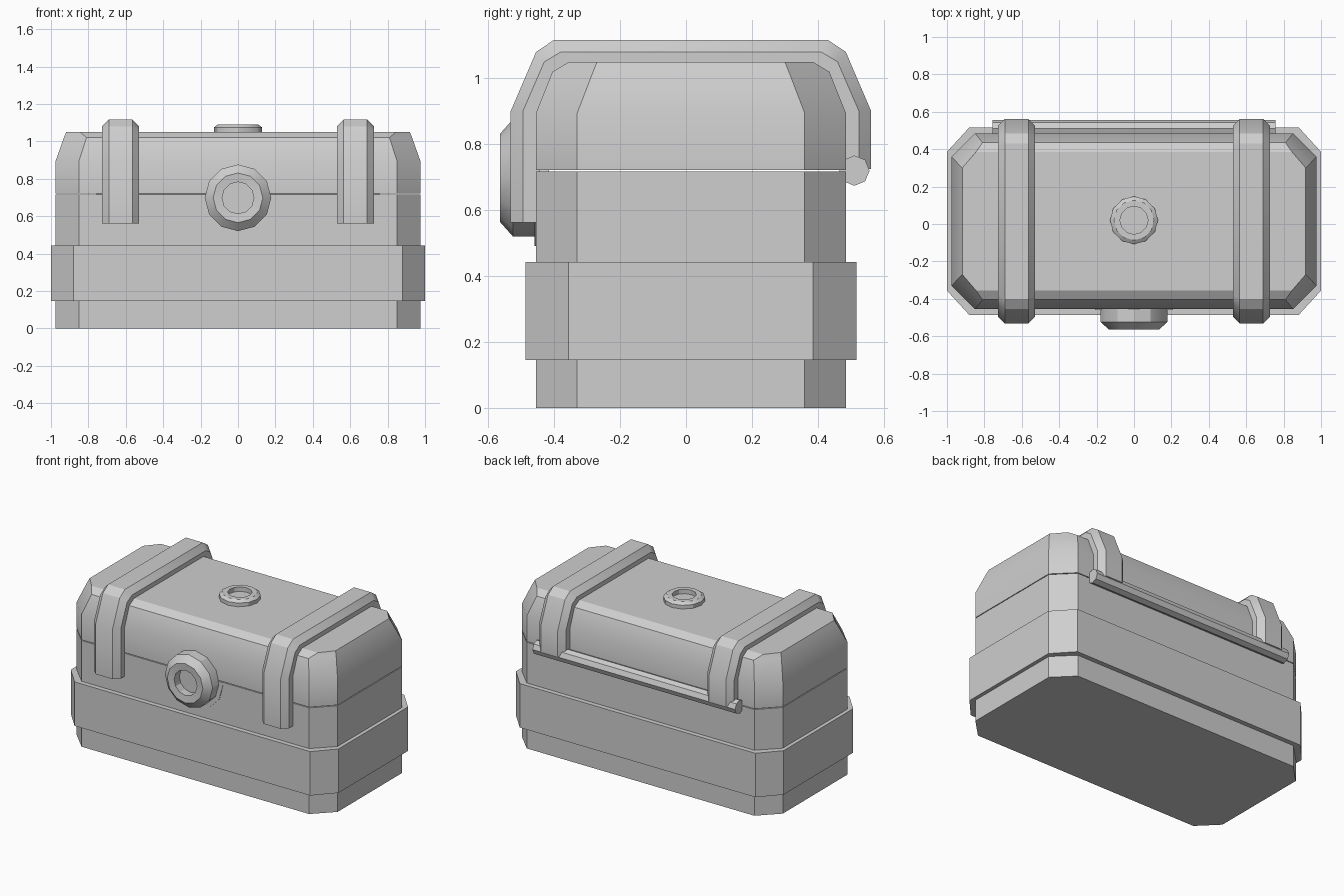
import bpy, bmesh, math
from mathutils import Matrix

cube = bpy.data.objects.get("Cube")
if cube:
    bpy.data.objects.remove(cube, do_unlink=True)

YC = 0.015  # chest body sits slightly towards the back

grey = bpy.data.materials.new("plain_grey")
grey.use_nodes = True
grey.diffuse_color = (0.62, 0.62, 0.62, 1)
grey.node_tree.nodes["Principled BSDF"].inputs["Base Color"].default_value = (0.62, 0.62, 0.62, 1)


def finish(name, bm, matrix=None, angle=30):
    """Turn a bmesh into a shaded, coloured object."""
    if matrix:
        bm.transform(matrix)
    bmesh.ops.recalc_face_normals(bm, faces=bm.faces)
    mesh = bpy.data.meshes.new(name)
    bm.to_mesh(mesh)
    bm.free()
    mesh.materials.append(grey)
    obj = bpy.data.objects.new(name, mesh)
    bpy.context.collection.objects.link(obj)
    bpy.ops.object.select_all(action='DESELECT')
    obj.select_set(True)
    bpy.context.view_layer.objects.active = obj
    bpy.ops.object.shade_smooth_by_angle(angle=math.radians(angle))
    return obj


def loft(bm, sections):
    """Skin a list of equal-length closed sections and cap both ends."""
    rings = [[bm.verts.new(p) for p in s] for s in sections]
    n = len(rings[0])
    for a, b in zip(rings, rings[1:]):
        for i in range(n):
            j = (i + 1) % n
            bm.faces.new((a[i], a[j], b[j], b[i]))
    bm.faces.new(rings[0])
    bm.faces.new(rings[-1])


def octagon(x, y, cx, cy, z):
    """Rectangle with cut corners: half sizes x, y; cuts start at cx, cy."""
    pts = [(x, -cy), (x, cy), (cx, y), (-cx, y), (-x, cy), (-x, -cy), (-cx, -y), (cx, -y)]
    return [(px, py + YC, z) for px, py in pts]


def turned(name, profile, sides, matrix):
    """Closed solid of revolution about z from (radius, height) points."""
    bm = bmesh.new()
    loft(bm, [[(r * math.sin(2 * math.pi * i / sides), r * math.cos(2 * math.pi * i / sides), h)
               for i in range(sides)] for r, h in profile])
    return finish(name, bm, matrix)


# Main box, surrounding band and domed lid
blocks = {
    "chest_body": [(0.975, 0.47, 0.85, 0.345, 0), (0.975, 0.47, 0.85, 0.345, 0.717)],
    "middle_band": [(1.0, 0.502, 0.88, 0.371, 0.145), (1.0, 0.502, 0.88, 0.371, 0.442)],
    "lid": [(0.975, 0.47, 0.85, 0.345, 0.722), (0.975, 0.47, 0.85, 0.345, 0.895),
            (0.931, 0.42, 0.81, 0.297, 1.02), (0.918, 0.37, 0.845, 0.285, 1.05)],
}
for name, levels in blocks.items():
    bm = bmesh.new()
    loft(bm, [octagon(*level) for level in levels])
    finish(name, bm)


# Two bevelled straps wrapping over the lid, longer at the front
def arch(wall, shoulder, crown, z_shoulder, z_top):
    half = [(wall, 0.9), (shoulder, z_shoulder), (crown, z_top)]
    front = [(YC - wall, 0.562)] + [(YC - y, z) for y, z in half]
    back = [(YC + y, z) for y, z in reversed(half)] + [(YC + wall, 0.725)]
    return front + back


inner = arch(0.46, 0.41, 0.36, 1.01, 1.04)
side = arch(0.51, 0.445, 0.395, 1.05, 1.08)
outer = arch(0.547, 0.47, 0.415, 1.08, 1.117)
for label, centre in (("left", 0.628), ("right", -0.628)):
    bm = bmesh.new()
    # cross-section at each arch station, swept from front foot to back foot
    loft(bm, [[(centre + dx, p[0], p[1]) for dx, p in
               ((-0.1, i), (-0.1, s), (-0.063, o), (0.063, o), (0.1, s), (0.1, i))]
              for i, s, o in zip(inner, side, outer)])
    finish(label + "_strap", bm)

# Hinge rod along the back
turned("hinge_rod", [(0.046, -0.757), (0.046, 0.757)], 8,
       Matrix.Translation((0, 0.511, 0.72)) @ Matrix.Rotation(math.pi / 2, 4, 'Y'))

# Hollow round lock on the front
face_front = Matrix.Rotation(math.pi / 2, 4, 'X')
turned("front_lock", [(0.178, -0.04), (0.178, 0.07), (0.133, 0.11), (0.085, 0.105), (0.085, 0.05)], 12,
       Matrix.Translation((0, -0.455, 0.698)) @ face_front)

# Thin half-round plate under the lock, on the body only
bm = bmesh.new()
rim = [(0.208 * math.cos(a), 0.208 * math.sin(a))
       for a in (math.pi + math.pi * i / 6 for i in range(7))]
rim = [(-0.208, 0.017)] + rim + [(0.208, 0.017)]
loft(bm, [[(x, y, h) for x, y in rim] for h in (-0.003, 0.004)])
finish("lock_plate", bm, Matrix.Translation((0, -0.455, 0.7)) @ face_front)

# Hollow round button on top of the lid
turned("top_button", [(0.128, -0.01), (0.128, 0.025), (0.107, 0.04), (0.075, 0.04), (0.075, 0.01)], 12,
       Matrix.Translation((0, 0.02, 1.05)))
